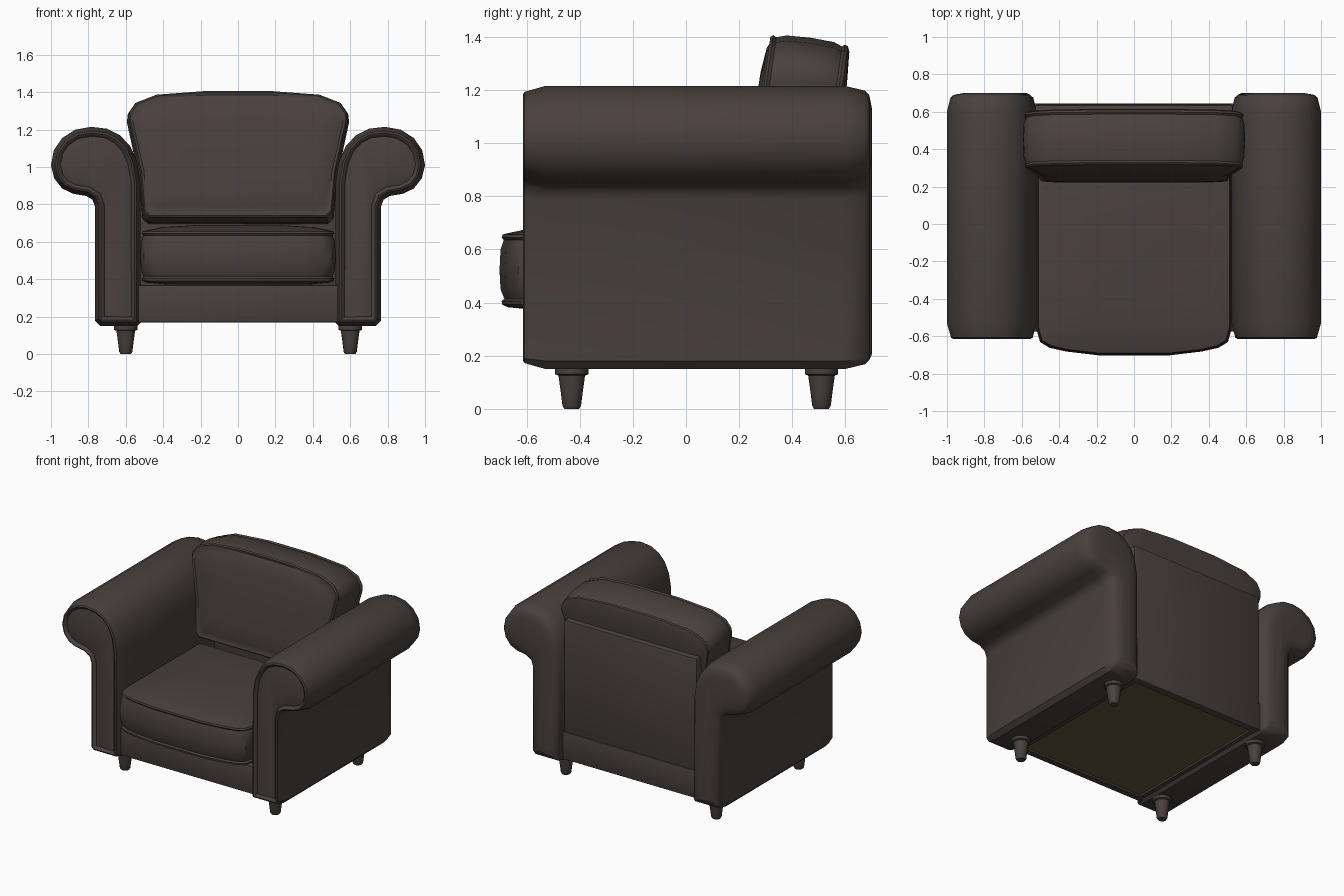
import bpy, bmesh, math
from mathutils import Vector, Matrix

if "Cube" in bpy.data.objects:
    bpy.data.objects.remove(bpy.data.objects["Cube"])


def material(name, rgb):
    m = bpy.data.materials.new(name)
    m.diffuse_color = (*rgb, 1)
    m.use_nodes = True
    m.node_tree.nodes["Principled BSDF"].inputs["Base Color"].default_value = m.diffuse_color
    return m


LEATHER = material("dark brown leather", (0.066, 0.052, 0.045))
LINING = material("olive lining", (0.11, 0.092, 0.042))
WOOD = material("dark wood", (0.066, 0.053, 0.046))


def finish(name, bm, mats, angle=40):
    bmesh.ops.recalc_face_normals(bm, faces=bm.faces)
    for f in bm.faces:
        f.smooth = True
    me = bpy.data.meshes.new(name)
    bm.to_mesh(me)
    bm.free()
    me.set_sharp_from_angle(angle=math.radians(angle))
    for m in mats:
        me.materials.append(m)
    ob = bpy.data.objects.new(name, me)
    bpy.context.collection.objects.link(ob)
    return ob


def offset(pts, d):
    """Move a counterclockwise outline inwards by d."""
    out = []
    n = len(pts)
    for i in range(n):
        p, a, b = Vector(pts[i]), Vector(pts[i - 1]), Vector(pts[(i + 1) % n])
        e1, e2 = (p - a).normalized(), (b - p).normalized()
        n1, n2 = Vector((-e1.y, e1.x)), Vector((-e2.y, e2.x))
        out.append(p + (n1 + n2) * d / (1 + n1.dot(n2)))
    return out


def shrink(pts, d):
    """Scale an outline about its centre so that each side moves in by d."""
    us, vs = [p[0] for p in pts], [p[1] for p in pts]
    cu, cv = (max(us) + min(us)) / 2, (max(vs) + min(vs)) / 2
    su, sv = 1 - d / (max(us) - cu), 1 - d / (max(vs) - cv)
    return [(cu + (u - cu) * su, cv + (v - cv) * sv) for u, v in pts]


def loft(pts, layers, inset, place):
    """Stack inset copies of an outline at (height, inset) and cap both ends."""
    bm = bmesh.new()
    rings = [[bm.verts.new(place(u, v, h)) for u, v in inset(pts, d)] for h, d in layers]
    n = len(pts)
    for a, b in zip(rings, rings[1:]):
        for i in range(n):
            j = (i + 1) % n
            bm.faces.new((a[i], a[j], b[j], b[i]))
    bm.faces.new(rings[0])
    bm.faces.new(rings[-1])
    return bm


def box(name, lo, hi, bevel):
    bm = bmesh.new()
    bmesh.ops.create_cube(bm, size=1)
    for v in bm.verts:
        v.co = [lo[i] + (v.co[i] + 0.5) * (hi[i] - lo[i]) for i in range(3)]
    bmesh.ops.bevel(bm, geom=bm.edges[:], offset=bevel, segments=2, profile=0.5, affect='EDGES')
    return bm


# Scroll arms: rounded profile with a piped front panel
ARM = [(.52, .17), (.54, .15), (.735, .15), (.765, .18), (.765, .79), (.778, .825),
       (.81, .845), (.88, .857), (.94, .885), (.983, .94), (1.0, 1.01), (.985, 1.09),
       (.94, 1.155), (.87, 1.2), (.785, 1.215), (.70, 1.205), (.63, 1.17), (.575, 1.11),
       (.54, 1.03), (.522, .92)]
ARM_LAYERS = [(-.598, .062), (-.594, .05), (-.608, .042), (-.614, .032), (-.608, .022),
              (-.53, 0), (.60, 0), (.675, .018), (.69, .035), (.70, .085)]
for side, s in (("right", 1), ("left", -1)):
    finish(side + "_arm",
           loft(ARM, ARM_LAYERS, offset, lambda u, v, h: (s * u, h, v)), [LEATHER])

# Seat cushion with bowed front and piped edges
half = [(.19, -.70), (.36, -.68), (.45, -.66), (.50, -.63), (.52, -.56), (.52, .30)]
SEAT = half + [(-x, y) for x, y in reversed(half)]
SEAT_LAYERS = [(.372, .14), (.382, .03), (.392, .008), (.405, .006), (.414, .016), (.45, .002),
               (.52, -.002), (.60, .002), (.635, .014), (.645, .006), (.656, .01), (.66, .025),
               (.678, .11), (.69, .3)]
finish("seat_cushion",
       loft(SEAT, SEAT_LAYERS, shrink, lambda u, v, h: (u, v, h)), [LEATHER])

# Back cushion, leaning backwards
half = [(.48, .70), (.51, .73), (.53, .95), (.592, 1.24), (.588, 1.28), (.55, 1.335),
        (.44, 1.378), (.18, 1.398)]
BACK = half + [(-x, z) for x, z in reversed(half)]
BACK_LAYERS = [(.25, .3), (.252, .15), (.262, .06), (.275, .03), (.27, .016), (.28, .008),
               (.292, .014), (.33, .002), (.42, -.002), (.51, .002), (.542, .014),
               (.552, .006), (.564, .01), (.572, .03), (.58, .15)]
lean = Matrix.Rotation(math.radians(-8), 3, 'X')
pivot = Vector((0, .42, 1.05))
finish("back_cushion",
       loft(BACK, BACK_LAYERS, shrink,
            lambda u, v, h: pivot + lean @ (Vector((u, h, v)) - pivot)), [LEATHER])

# Back frame panel
finish("back_frame", box("back_frame", (-.53, .48, .3), (.53, .638, 1.175), .015), [LEATHER])

# Base with a recessed lining underneath
bm = box("base", (-.54, -.575, .17), (.54, .645, .37), .008)
bottom = min(bm.faces, key=lambda f: (round(f.calc_center_median().z, 3), -f.calc_area()))
bmesh.ops.inset_region(bm, faces=[bottom], thickness=.06)
bmesh.ops.inset_region(bm, faces=[bottom], thickness=.003, depth=-.012)
bottom.material_index = 1
finish("base", bm, [LEATHER, LINING], 30)

# Turned tapered legs with a collar
LEG = [(0, .028), (.012, .035), (.06, .041), (.125, .05), (.13, .063), (.155, .063)]
circle = [(math.cos(i * math.tau / 16), math.sin(i * math.tau / 16)) for i in range(16)]
for sx, nx in ((1, "right"), (-1, "left")):
    for y, ny in ((-.43, "front"), (.51, "rear")):
        finish(f"{ny}_{nx}_leg",
               loft(circle, [(z, 1 - r) for z, r in LEG], shrink,
                    lambda u, v, h: (sx * .6 + u, y + v, h)), [WOOD])
